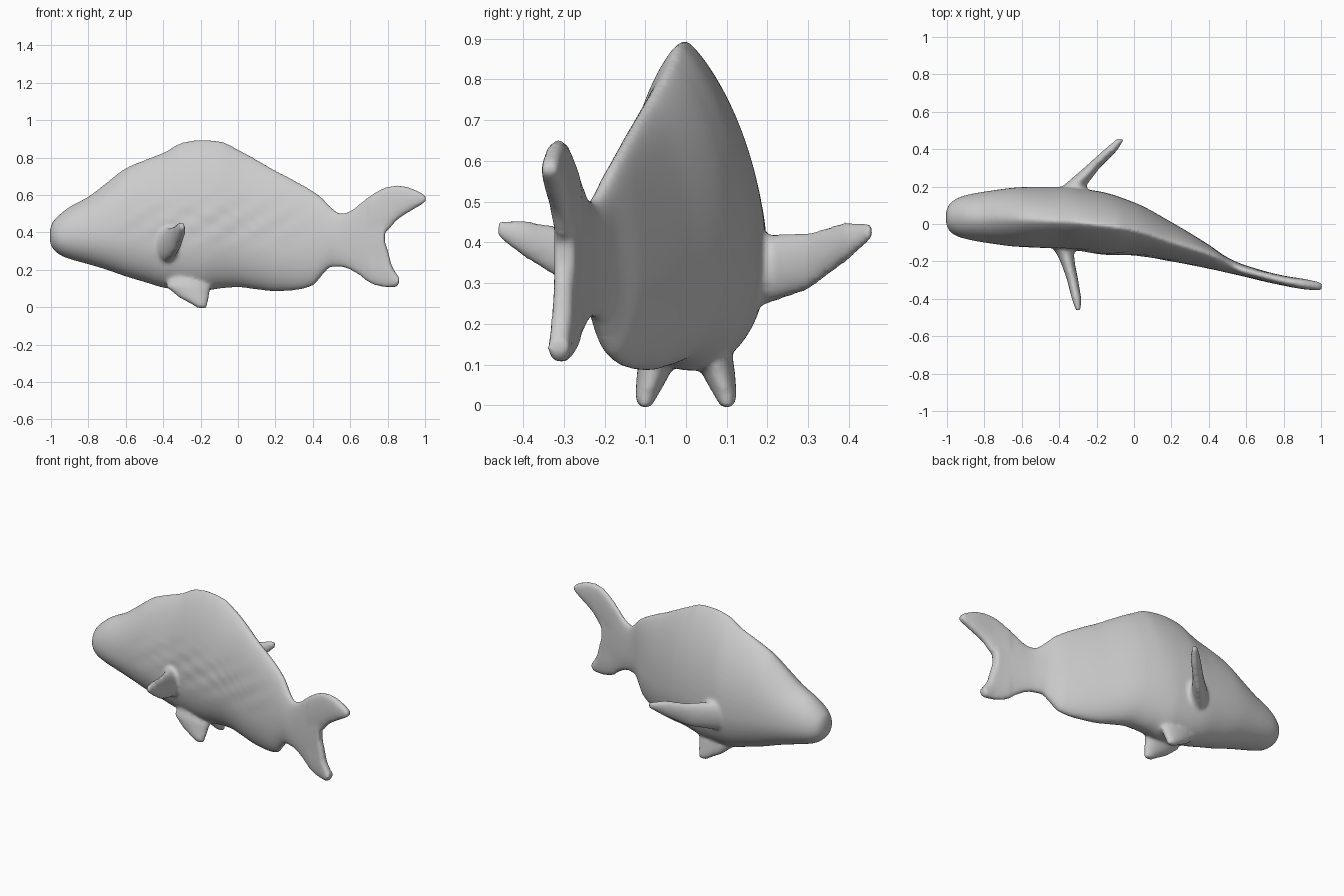
import bpy
import bmesh
from math import cos, sin, pi, exp

cube = bpy.data.objects.get("Cube")
if cube:
    bpy.data.objects.remove(cube, do_unlink=True)

# Side outline: x, lower edge, upper edge
OUTLINE = [(-1.006, .35, .41), (-.995, .32, .45), (-.975, .297, .475), (-.94, .273, .507),
           (-.9, .258, .537), (-.8, .23, .592), (-.7, .2, .668), (-.6, .165, .744),
           (-.5, .135, .788), (-.4, .105, .827), (-.3, .09, .881), (-.2, .085, .896),
           (-.1, .1, .889), (0, .107, .845), (.1, .095, .79), (.2, .085, .732),
           (.3, .09, .68), (.4, .115, .622), (.45, .17, .585), (.5, .215, .532),
           (.55, .215, .502), (.6, .2, .515), (.65, .17, .553), (.7, .132, .593),
           (.75, .112, .625), (.785, .107, .64)]
UPPER_LOBE = [(.7, .36, .59), (.8, .41, .645), (.85, .465, .651), (.9, .5, .645),
              (.95, .53, .626), (.99, .555, .605), (1.006, .57, .59)]
LOWER_LOBE = [(.7, .132, .38), (.79, .107, .34), (.82, .106, .23), (.85, .11, .175),
              (.862, .13, .16)]

# Plan of the bent body: x, sideways centre, half width
SPINE = [(-1.006, .035, .028), (-.995, .035, .06), (-.975, .035, .084), (-.94, .036, .104),
         (-.9, .037, .117), (-.8, .037, .136), (-.6, .037, .16), (-.4, .034, .165),
         (-.2, .009, .168), (0, -.026, .142), (.2, -.095, .105), (.4, -.175, .064),
         (.5, -.22, .041), (.6, -.253, .031), (.8, -.303, .027), (.9, -.32, .028),
         (1.006, -.335, .021)]

# Cross-section: x, sharpness above and below, height of widest line, lean of the ridge
SECTION = [(-1.01, 1, 1, .45, 0), (-.6, 1.35, .9, .36, -.012), (-.4, 1.5, .95, .34, -.02),
           (-.2, 1.55, .95, .34, -.012), (.2, 1.3, 1.05, .36, 0), (.45, 1.05, 1, .4, .018),
           (.6, .7, .7, .42, 0), (1.01, .6, .6, .42, 0)]

# Paired fins: centre x, y, z, then half size along the two section axes
PECTORAL_RIGHT = [(-.38, -.07, .33, .09, .1), (-.375, -.13, .335, .058, .092),
                  (-.364, -.17, .338, .044, .084), (-.35, -.22, .348, .036, .079),
                  (-.328, -.3, .37, .03, .068), (-.307, -.4, .41, .026, .045),
                  (-.298, -.462, .432, .014, .02)]
PECTORAL_LEFT = [(-.345, .12, .335, .11, .105), (-.335, .17, .335, .085, .093),
                 (-.312, .21, .336, .06, .084), (-.225, .3, .353, .042, .071),
                 (-.13, .39, .4, .038, .05), (-.068, .458, .43, .02, .02)]
PELVIC = [(-.27, .05, .17, .1, .045), (-.265, .07, .11, .12, .047),
          (-.237, .087, .055, .083, .036), (-.208, .098, .02, .047, .027),
          (-.19, .101, -.006, .024, .016)]


def sample(table, x):
    """Read the table at x along a smooth curve that never overshoots."""
    last = len(table) - 1
    k = 0
    while k < last - 1 and x > table[k + 1][0]:
        k += 1

    def secant(i, c):
        i = min(max(i, 0), last - 1)
        a, b = table[i], table[i + 1]
        return (b[c] - a[c]) / (b[0] - a[0])

    def slope(i, c):
        p, q = secant(i - 1, c), secant(i, c)
        return 2 * p * q / (p + q) if p * q > 0 else 0

    a, b = table[k], table[k + 1]
    h = b[0] - a[0]
    f = min(max((x - a[0]) / h, 0), 1)
    ease = f * f * (3 - 2 * f)
    return [a[c] + (b[c] - a[c]) * ease
            + h * f * (1 - f) * ((1 - f) * slope(k, c) - f * slope(k + 1, c))
            for c in range(1, len(a))]


def loft(bm, rings):
    """Skin a list of point rings and cap both ends."""
    rows = [[bm.verts.new(p) for p in ring] for ring in rings]
    for a, b in zip(rows, rows[1:]):
        for i in range(len(a)):
            j = (i + 1) % len(a)
            bm.faces.new((a[i], a[j], b[j], b[i]))
    bm.faces.new(rows[0])
    bm.faces.new(rows[-1])


def body_ring(table, x, count=64):
    low, high = sample(table, x)
    y0, half = sample(SPINE, x)
    top, bottom, widest, lean = sample(SECTION, x)
    mid = low + widest * (high - low)
    ring = []
    for i in range(count):
        a = 2 * pi * (i + .5) / count
        c, s = cos(a), sin(a)
        z = mid + s * (high - mid if s > 0 else mid - low)
        # The floor keeps the back and belly ridges rounded
        width = max(half * abs(c) ** (top if s > 0 else bottom),
                    min(half, .024) * abs(c) ** .5)
        # Soft slanting folds on the flank inside the bend
        if c < 0 and -.7 < x < .45:
            fade = sin(pi * (x + .7) / 1.15) * exp(-((z - .46) / .1) ** 2)
            width += .004 * fade * sin(2 * pi * (x - z * 1.5) / .19)
        y = y0 + lean * max(s, 0) ** 2
        ring.append((x, y + (width if c > 0 else -width), z))
    return ring


def body_part(bm, table, step=.015):
    start, end = table[0][0], table[-1][0]
    n = max(8, round((end - start) / step))
    stations = {start + (end - start) * i / n for i in range(n + 1)}
    stations |= {row[0] for row in table}
    loft(bm, [body_ring(table, x) for x in sorted(stations)])


def fin(bm, rows, upright, side=1, count=20):
    """Loft ellipses, upright in x-z or lying in x-y."""
    rings = []
    for x, y, z, r, t in rows:
        ring = []
        for i in range(count):
            a = 2 * pi * i / count
            u, v = r * cos(a), t * sin(a)
            ring.append((x + u, y * side, z + v) if upright
                        else (x + u, (y + v) * side, z))
        rings.append(ring)
    loft(bm, rings)


# Body, tail lobes and fins
bm = bmesh.new()
for table in (OUTLINE, UPPER_LOBE, LOWER_LOBE):
    body_part(bm, table)
for rows in (PECTORAL_RIGHT, PECTORAL_LEFT):
    fin(bm, rows, upright=True)
for side in (1, -1):
    fin(bm, PELVIC, upright=False, side=side)
bmesh.ops.recalc_face_normals(bm, faces=bm.faces)
mesh = bpy.data.meshes.new("fish_body")
bm.to_mesh(mesh)
bm.free()
fish = bpy.data.objects.new("fish_body", mesh)
bpy.context.collection.objects.link(fish)

# Fuse the parts into one soft skin
remesh = fish.modifiers.new("fuse", 'REMESH')
remesh.mode = 'VOXEL'
remesh.voxel_size = .01
remesh.use_smooth_shade = True
soften = fish.modifiers.new("soften", 'SMOOTH')
soften.factor = .5
soften.iterations = 8
